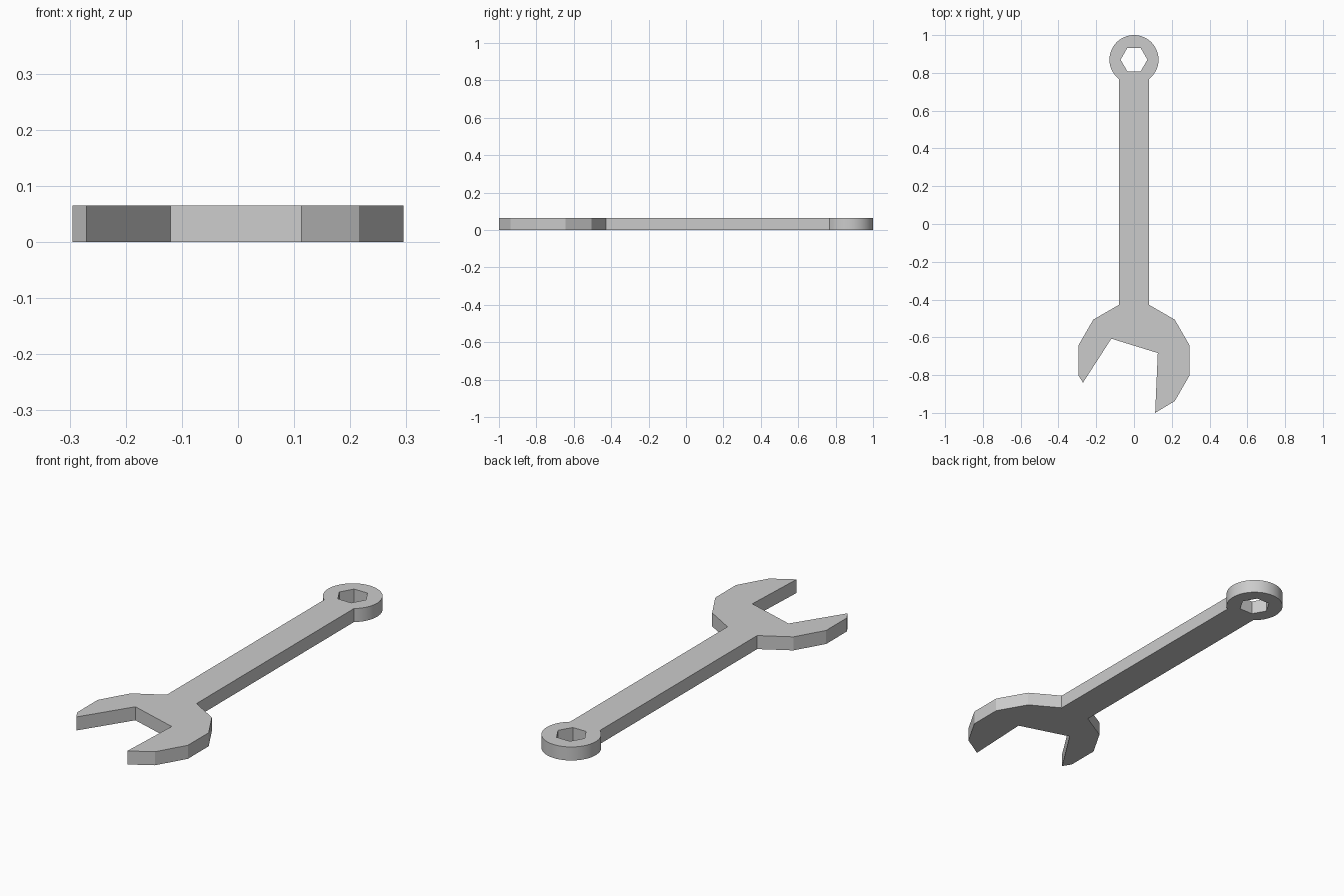
import bpy, bmesh
from math import sin, cos, asin, pi, radians

if "Cube" in bpy.data.objects:
    bpy.data.objects.remove(bpy.data.objects["Cube"])

THICK = 0.065
SHAFT = 0.079                 # half width of the handle
RING_Y, RING_R = 0.87, 0.13
JAW_Y, JAW_R = -0.722, 0.305


def arc(cy, r, start, end, steps):
    return [(r * cos(a), cy + r * sin(a))
            for a in (start + (end - start) * i / steps for i in range(steps + 1))]


# Outer outline: round ring end, then left side of the twelve-sided jaw
neck = asin(SHAFT / RING_R)
outline = arc(RING_Y, RING_R, -pi / 2 + neck, 1.5 * pi - neck, 48)
outline += arc(JAW_Y, JAW_R, radians(105), radians(195), 3)
# Tilted mouth opening between the jaw tips
outline += [(-0.27, -0.84), (-0.12, -0.607), (0.126, -0.683), (0.112, -1.0)]
# Right side of the jaw back up to the handle
outline += arc(JAW_Y, JAW_R, radians(-45), radians(75), 4)

# Hexagonal hole in the ring
hole = arc(RING_Y, 0.071, 0, 2 * pi, 6)[:-1]

# Fill the profile and extrude it to thickness
bm = bmesh.new()
for loop in (outline, hole):
    vs = [bm.verts.new((x, y, 0)) for x, y in loop]
    for i, v in enumerate(vs):
        bm.edges.new((v, vs[(i + 1) % len(vs)]))
bmesh.ops.triangle_fill(bm, edges=bm.edges[:], use_beauty=True, normal=(0, 0, 1))
ext = bmesh.ops.extrude_face_region(bm, geom=bm.faces[:], use_keep_orig=True)
top = [g for g in ext["geom"] if isinstance(g, bmesh.types.BMVert)]
bmesh.ops.translate(bm, verts=top, vec=(0, 0, THICK))
bmesh.ops.recalc_face_normals(bm, faces=bm.faces[:])

mesh = bpy.data.meshes.new("wrench")
bm.to_mesh(mesh)
bm.free()
wrench = bpy.data.objects.new("wrench", mesh)
bpy.context.collection.objects.link(wrench)

# Smooth only the round ring; jaw facets stay flat
bpy.context.view_layer.objects.active = wrench
wrench.select_set(True)
bpy.ops.object.shade_smooth_by_angle(angle=radians(20))
